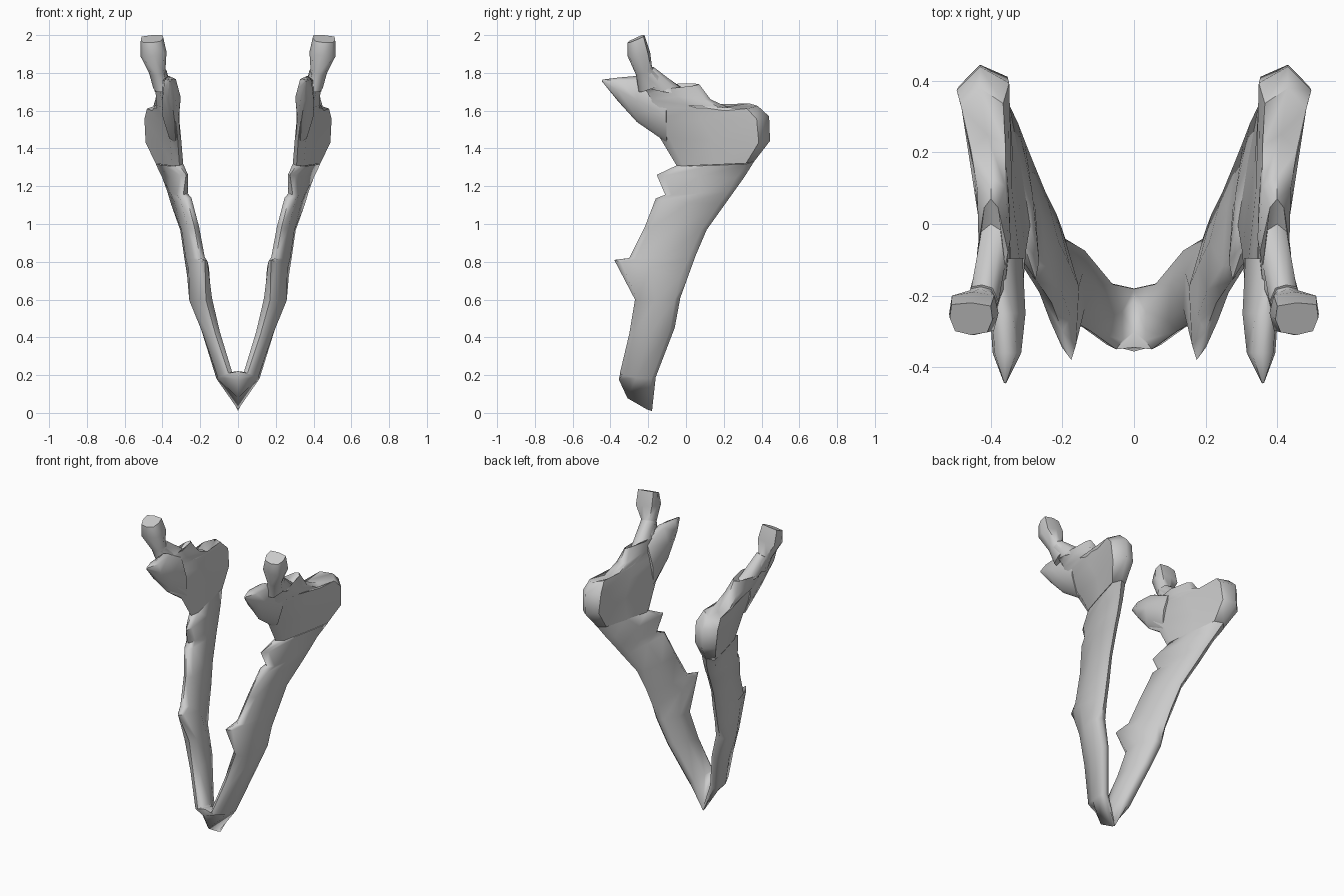
import bpy, bmesh, math
from mathutils import Vector


def loft(name, rows, cap_start=True, first_tangent=None):
    """Each row: front edge xyz, back edge xyz, half thickness at front / middle / back."""
    bm = bmesh.new()
    F = [Vector(r[0:3]) for r in rows]
    B = [Vector(r[3:6]) for r in rows]
    mid = [(f + b) / 2 for f, b in zip(F, B)]
    rings = []
    for i, r in enumerate(rows):
        tangent = mid[min(i + 1, len(rows) - 1)] - mid[max(i - 1, 0)]
        if i == 0 and first_tangent:
            tangent = Vector(first_tangent)
        n = (B[i] - F[i]).cross(tangent).normalized()
        if n.dot(Vector((1, -0.5, -0.5))) < 0:
            n = -n
        tf, tm, tb = r[6:9]
        ring = [F[i]]
        ring += [F[i].lerp(B[i], u) + n * t for u, t in ((.1, tf), (.5, tm), (.92, tb))]
        ring += [B[i]]
        ring += [F[i].lerp(B[i], u) - n * t for u, t in ((.92, tb), (.5, tm), (.1, tf))]
        rings.append([bm.verts.new(p) for p in ring])
    for a, b in zip(rings, rings[1:]):
        for k in range(8):
            j = (k + 1) % 8
            bm.faces.new((a[k], a[j], b[j], b[k]))
    if cap_start:
        bm.faces.new(rings[0])
    bm.faces.new(rings[-1])
    bmesh.ops.recalc_face_normals(bm, faces=bm.faces)
    # open midline ends can fool the recalculation, so test against the outer side
    face = max(bm.faces, key=lambda f: f.calc_center_median().x)
    if face.normal.x < 0:
        bmesh.ops.reverse_faces(bm, faces=bm.faces)
    me = bpy.data.meshes.new(name)
    bm.to_mesh(me)
    bm.free()
    ob = bpy.data.objects.new(name, me)
    bpy.context.collection.objects.link(ob)
    mirror = ob.modifiers.new("mirror", 'MIRROR')
    mirror.use_clip = True
    bpy.ops.object.select_all(action='DESELECT')
    ob.select_set(True)
    bpy.context.view_layer.objects.active = ob
    bpy.ops.object.shade_smooth_by_angle(angle=math.radians(60))
    return ob


# Jaw body: from the chin midline up to the root of the upright branch
loft("jaw_body", [
    (0, -.345, .22, 0, -.18, .01, .035, .06, .015),
    (.05, -.35, .21, .09, -.16, .19, .025, .04, .03),
    (.12, -.30, .42, .17, -.06, .45, .03, .045, .03),
    (.17, -.27, .60, .23, -.03, .61, .04, .06, .035),
    (.175, -.38, .81, .24, .01, .72, .02, .055, .035),
    (.20, -.30, .82, .255, .05, .83, .03, .05, .035),
    (.23, -.22, .98, .28, .11, .97, .03, .045, .03),
    (.27, -.16, 1.135, .325, .21, 1.11, .03, .04, .035),
    (.29, -.11, 1.155, .345, .26, 1.18, .03, .04, .035),
    (.275, -.155, 1.26, .37, .31, 1.25, .02, .04, .04),
    (.31, -.05, 1.31, .40, .36, 1.33, .03, .04, .045),
], cap_start=False, first_tangent=(1, 0, 0))

# Upright branch with the rear angle, fanning round to the neck
loft("jaw_ramus", [
    (.31, -.05, 1.31, .40, .36, 1.33, .03, .04, .045),
    (.32, -.14, 1.46, .43, .445, 1.44, .03, .04, .07),
    (.33, -.26, 1.54, .43, .44, 1.57, .03, .04, .075),
    (.35, -.25, 1.62, .43, .38, 1.625, .03, .04, .06),
    (.37, -.22, 1.67, .41, .25, 1.605, .03, .045, .05),
    (.38, -.22, 1.70, .40, .13, 1.66, .03, .045, .04),
    (.39, -.23, 1.72, .40, .07, 1.74, .03, .045, .02),
    (.40, -.24, 1.74, .40, .00, 1.70, .03, .045, .03),
    (.42, -.26, 1.78, .425, -.17, 1.83, .03, .045, .03),
])

# Rounded joint head
loft("jaw_condyle", [
    (.40, -.25, 1.70, .41, -.10, 1.76, .03, .045, .03),
    (.425, -.265, 1.79, .43, -.18, 1.83, .03, .045, .03),
    (.445, -.31, 1.89, .45, -.19, 1.91, .055, .07, .06),
    (.455, -.31, 1.96, .455, -.22, 2.0, .045, .06, .055),
])

# Pointed forward process
loft("jaw_coronoid", [
    (.33, -.10, 1.43, .38, -.10, 1.72, .03, .045, .03),
    (.335, -.26, 1.54, .37, -.25, 1.785, .025, .05, .03),
    (.35, -.36, 1.65, .36, -.36, 1.775, .02, .04, .03),
    (.36, -.445, 1.755, .36, -.44, 1.765, .003, .004, .004),
])
